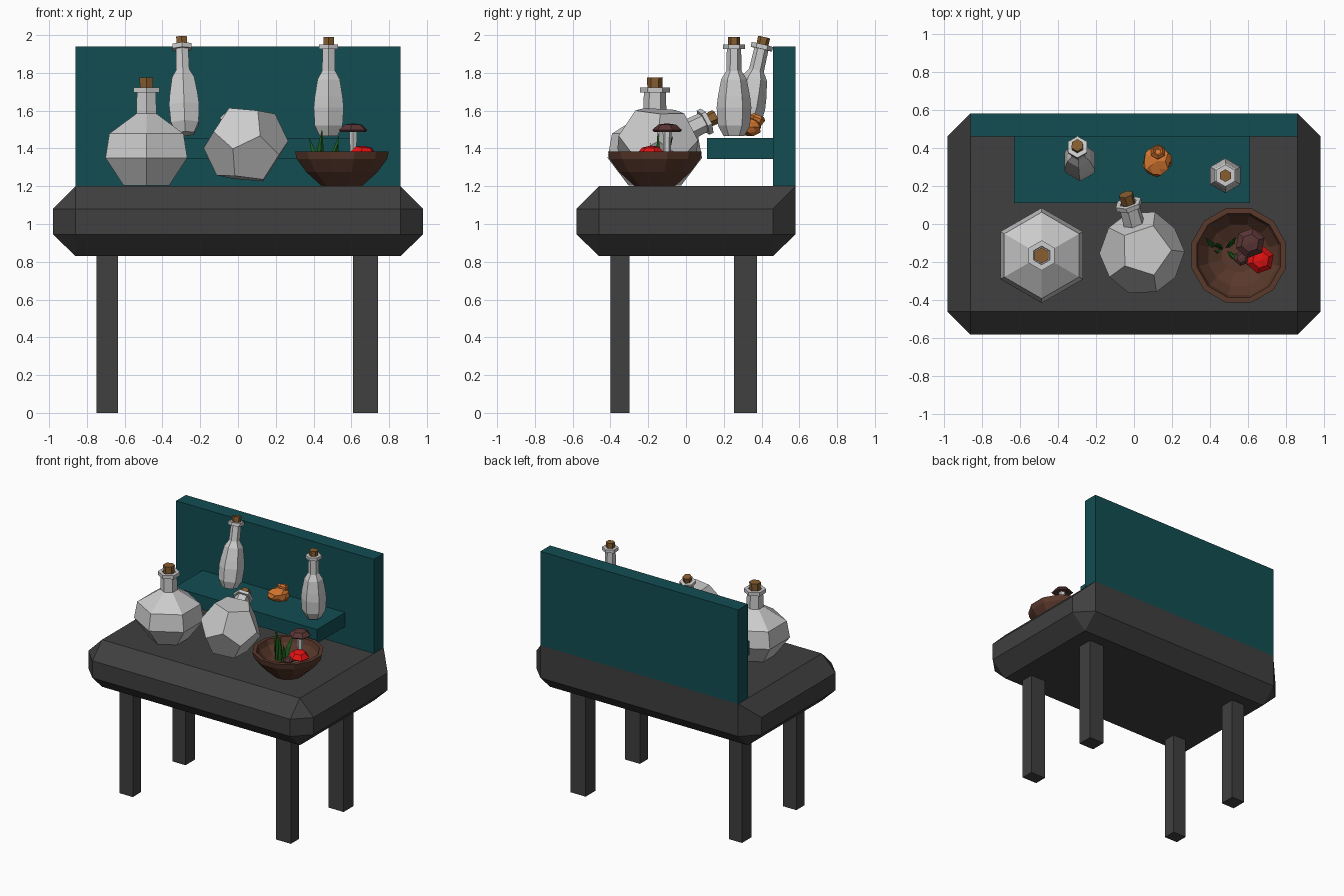
import bpy, bmesh, math, random
from mathutils import Vector

if "Cube" in bpy.data.objects:
    bpy.data.objects.remove(bpy.data.objects["Cube"])

random.seed(4)


def mat(name, rgb):
    m = bpy.data.materials.new(name)
    m.diffuse_color = (*rgb, 1)
    m.use_nodes = True
    m.node_tree.nodes["Principled BSDF"].inputs["Base Color"].default_value = m.diffuse_color
    return m


DARK = mat("dark_grey", (0.05, 0.05, 0.05))
TEAL = mat("teal", (0.006, 0.075, 0.085))
CORK = mat("cork", (0.24, 0.11, 0.03))
WOOD = mat("bowl_brown", (0.10, 0.04, 0.024))
ORANGE = mat("orange", (0.65, 0.18, 0.03))
RED = mat("red", (0.8, 0.006, 0.006))
MAROON = mat("maroon", (0.10, 0.035, 0.035))
GREEN = mat("green", (0.012, 0.11, 0.012))


def finish(bm, name, material=None, loc=(0, 0, 0), axis=(0, 0, 1)):
    bmesh.ops.recalc_face_normals(bm, faces=bm.faces)
    me = bpy.data.meshes.new(name)
    bm.to_mesh(me)
    bm.free()
    ob = bpy.data.objects.new(name, me)
    bpy.context.collection.objects.link(ob)
    if material:
        me.materials.append(material)
    ob.location = loc
    ob.rotation_mode = 'QUATERNION'
    ob.rotation_quaternion = Vector((0, 0, 1)).rotation_difference(Vector(axis))
    return ob


def box(name, x, y, z, material):
    bm = bmesh.new()
    bmesh.ops.create_cube(bm, size=1)
    for v in bm.verts:
        for i, (a, b) in enumerate((x, y, z)):
            v.co[i] = a if v.co[i] < 0 else b
    return finish(bm, name, material)


def hull(name, pts, material=None, **kw):
    bm = bmesh.new()
    for p in pts:
        bm.verts.new(p)
    res = bmesh.ops.convex_hull(bm, input=bm.verts)
    loose = [v for v in bm.verts if not v.link_faces]
    bmesh.ops.delete(bm, geom=loose, context='VERTS')
    bmesh.ops.dissolve_limit(bm, angle_limit=0.02, verts=bm.verts, edges=bm.edges)
    return finish(bm, name, material, **kw)


def lathe(name, prof, sides=6, material=None, phase=90, **kw):
    """Flat-faced turned shape from (radius, height) points."""
    bm = bmesh.new()
    rings = []
    for r, z in prof:
        if r == 0:
            rings.append([bm.verts.new((0, 0, z))] * sides)
        else:
            angs = [math.radians(phase + 360 * i / sides) for i in range(sides)]
            rings.append([bm.verts.new((r * math.cos(a), r * math.sin(a), z)) for a in angs])
    for A, B in zip(rings, rings[1:]):
        for i in range(sides):
            j = (i + 1) % sides
            bm.faces.new(list(dict.fromkeys((A[i], A[j], B[j], B[i]))))
    for (r, z), ring in ((prof[0], rings[0]), (prof[-1], rings[-1])):
        if r > 0:
            bm.faces.new(ring)
    return finish(bm, name, material, **kw)


def lip(r_neck, r_lip, z0, z1):
    return [(r_neck, z0), (r_lip, z0), (r_lip, z1), (r_neck * 0.85, z1), (r_neck * 0.8, z1 - 0.015)]


# table top: chamfered slab, back edge carried up square under the panel
pts = [(s * 0.86, y, 1.2) for s in (-1, 1) for y in (-0.46, 0.58)]
for s in (-1, 1):
    for t in (-1, 1):
        pts.append((s * 0.86, t * 0.46, 0.83))
        for z in (0.945, 1.08):
            pts += [(s * 0.98, t * 0.46, z), (s * 0.86, t * 0.58, z)]
hull("table_top", pts, DARK)

# legs
for xn, x in (("left", (-0.75, -0.635)), ("right", (0.61, 0.74))):
    for yn, y in (("front", (-0.40, -0.30)), ("back", (0.255, 0.375))):
        box(f"{yn}_{xn}_leg", x, y, (0, 0.84), DARK)

# back panel and shelf
box("back_panel", (-0.86, 0.86), (0.46, 0.58), (1.2, 1.94), TEAL)
box("shelf", (-0.63, 0.61), (0.11, 0.46), (1.345, 1.455), TEAL)

# standing round flask
at = dict(loc=(-0.485, -0.165, 1.2))
lathe("round_flask", [(0.14, 0.005), (0.25, 0.15), (0.227, 0.278), (0.062, 0.384)]
      + lip(0.058, 0.079, 0.495, 0.523), **at)
lathe("round_flask_cork", [(0.036, 0.45), (0.042, 0.575)], material=CORK, **at)

# lying flask: twelve-faced body with a neck out of one face
R, pts = 0.225, []
for r, h, ph in ((0.607, 0.795, -103), (0.982, 0.188, -103), (0.982, -0.188, -67), (0.607, -0.795, -67)):
    for i in range(5):
        a = math.radians(ph + 72 * i)
        pts.append((R * r * math.cos(a), R * r * math.sin(a), R * h))
at = dict(loc=(0.042, -0.15, 1.42), axis=(-0.24, 0.87, 0.42))
hull("lying_flask_body", pts, **at)
lathe("lying_flask_neck", [(0.058, 0.16)] + lip(0.055, 0.073, 0.275, 0.30), **at)
lathe("lying_flask_cork", [(0.034, 0.25), (0.04, 0.35)], material=CORK, **at)

# tall bottles on the shelf, one leaning back
bottle = [(0.055, 0.0), (0.085, 0.055), (0.092, 0.15), (0.085, 0.21), (0.068, 0.30), (0.04, 0.345)]
for name, loc, axis in (("leaning_bottle", (-0.28, 0.295, 1.478), (-0.035, 0.225, 0.97)),
                        ("upright_bottle", (0.48, 0.254, 1.466), (0, 0, 1))):
    lathe(name, bottle + lip(0.038, 0.058, 0.46, 0.485), loc=loc, axis=axis)
    lathe(name + "_cork", [(0.029, 0.43), (0.033, 0.525)], material=CORK, loc=loc, axis=axis)

# orange lumpy gourd
bm = bmesh.new()
bmesh.ops.create_icosphere(bm, subdivisions=2, radius=1)
for v in bm.verts:
    k = random.uniform(0.85, 1.12)
    v.co = Vector((v.co.x * 0.078, v.co.y * 0.078, v.co.z * 0.053)) * k
bmesh.ops.dissolve_limit(bm, angle_limit=0.35, verts=bm.verts, edges=bm.edges)
finish(bm, "orange_gourd", ORANGE, loc=(0.12, 0.33, 1.513))
lathe("gourd_knob", [(0.03, 0.0), (0.042, 0.04), (0.03, 0.055), (0.015, 0.04)], 6, ORANGE,
      loc=(0.125, 0.365, 1.525), axis=(0, 0.4, 1))

# bowl
lathe("bowl", [(0.11, 0.0), (0.195, 0.075), (0.248, 0.145), (0.257, 0.185), (0.228, 0.185),
               (0.215, 0.145), (0.165, 0.085), (0.09, 0.045)], 12, WOOD, phase=15,
      loc=(0.55, -0.165, 1.2))

# mushrooms in the bowl: (name, position, cap radius, stem height, cap height, colour, axis)
for name, loc, r, h, c, m, axis in (
        ("tall_mushroom", (0.61, -0.10, 1.245), 0.08, 0.243, 0.045, MAROON, (0, 0, 1)),
        ("small_mushroom", (0.565, -0.18, 1.245), 0.04, 0.06, 0.03, MAROON, (0, 0, 1)),
        ("red_mushroom", (0.65, -0.18, 1.25), 0.075, 0.115, 0.05, RED, (0.1, -0.05, 1))):
    lathe(name + "_stem", [(r * 0.33, 0), (r * 0.24, h * 0.5), (r * 0.3, h + 0.01)], 6,
          loc=loc, axis=axis)
    lathe(name + "_cap", [(r * 0.35, h + 0.008), (r * 0.9, h), (r, h + 0.01),
                          (r * 0.6, h + c * 0.85), (0, h + c)], 6, m, phase=20, loc=loc, axis=axis)

# grass blades: bent, tapering three-sided strips
for i, (bx, by, tx, ty, tz) in enumerate(((0.42, -0.12, 0.375, -0.07, 1.46), (0.43, -0.14, 0.445, -0.15, 1.505),
                                          (0.46, -0.13, 0.435, -0.10, 1.44), (0.49, -0.12, 0.535, -0.07, 1.47),
                                          (0.50, -0.15, 0.53, -0.19, 1.43))):
    bm = bmesh.new()
    base, tip = Vector((bx, by, 1.25)), Vector((tx, ty, tz))
    rings = []
    for t, w in ((0, 0.012), (0.55, 0.021)):
        p = base.lerp(tip, t)
        p -= Vector((tx - bx, ty - by, 0)) * 0.25 * t
        rings.append([bm.verts.new(p + Vector((w * math.cos(a), w * 0.6 * math.sin(a), 0)))
                      for a in (0.6 * i, 0.6 * i + 2.1, 0.6 * i + 4.2)])
    top = bm.verts.new(tip)
    bm.faces.new(rings[0])
    for k in range(3):
        j = (k + 1) % 3
        bm.faces.new((rings[0][k], rings[0][j], rings[1][j], rings[1][k]))
        bm.faces.new((rings[1][k], rings[1][j], top))
    finish(bm, f"grass_blade_{i + 1}", GREEN)
